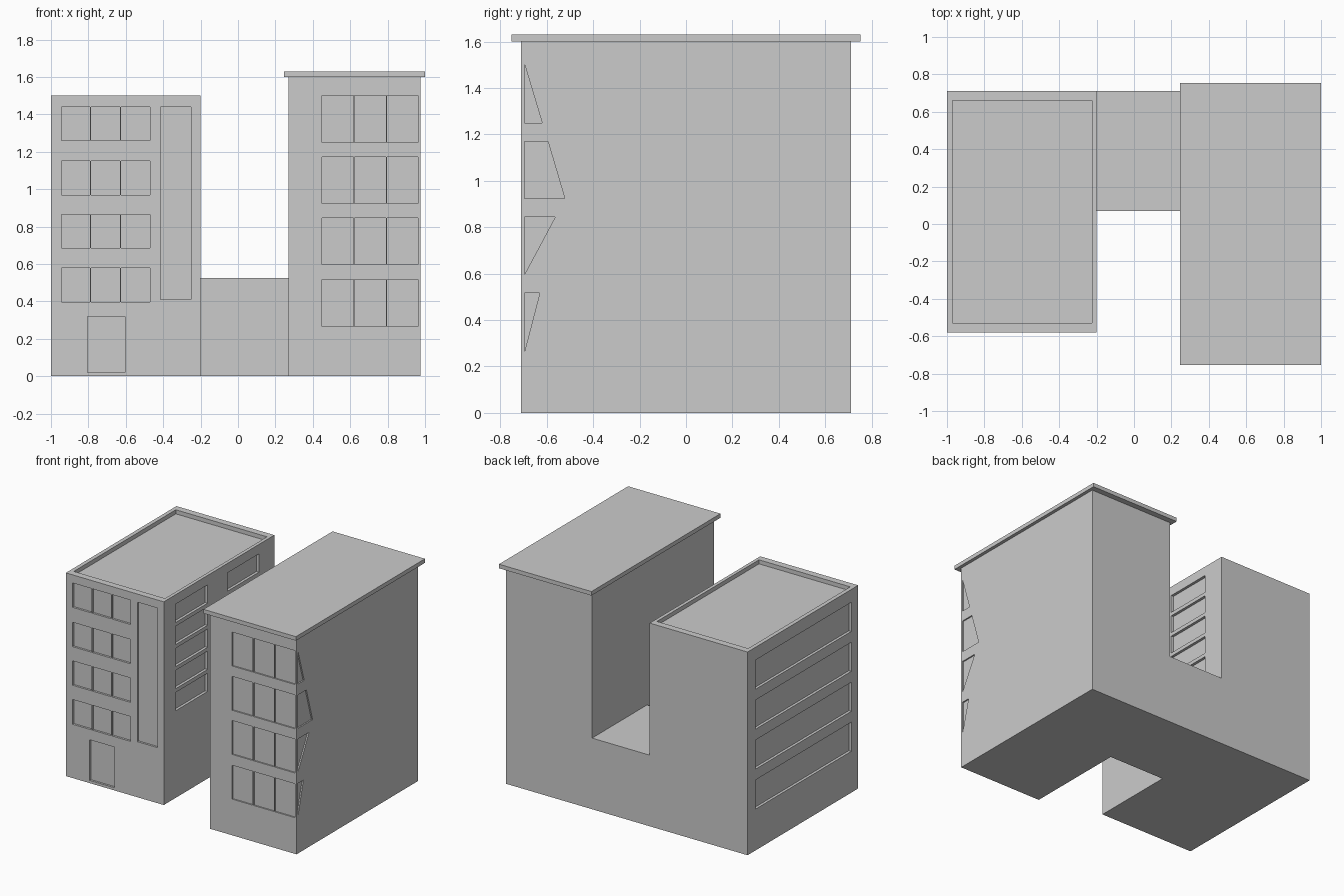
import bpy, bmesh
from mathutils import Vector

if "Cube" in bpy.data.objects:
    bpy.data.objects.remove(bpy.data.objects["Cube"])


def add_box(bm, x0, x1, y0, y1, z0, z1):
    vs = bmesh.ops.create_cube(bm, size=1)["verts"]
    for v in vs:
        v.co = Vector(((x0 + x1) / 2 + v.co.x * (x1 - x0),
                       (y0 + y1) / 2 + v.co.y * (y1 - y0),
                       (z0 + z1) / 2 + v.co.z * (z1 - z0)))


def add_prism_x(bm, pts, x0, x1):
    """Outline in (y, z) extruded along x."""
    face = bm.faces.new([bm.verts.new((x0, y, z)) for y, z in pts])
    ext = bmesh.ops.extrude_face_region(bm, geom=[face], use_keep_orig=True)
    for v in ext["geom"]:
        if isinstance(v, bmesh.types.BMVert):
            v.co.x = x1


def finish(bm, name):
    bmesh.ops.recalc_face_normals(bm, faces=bm.faces)
    me = bpy.data.meshes.new(name)
    bm.to_mesh(me)
    bm.free()
    ob = bpy.data.objects.new(name, me)
    bpy.context.collection.objects.link(ob)
    return ob


def box(name, *bounds):
    bm = bmesh.new()
    add_box(bm, *bounds)
    return finish(bm, name)


def boolean(target, other, op):
    m = target.modifiers.new(other.name, "BOOLEAN")
    m.operation, m.object, m.solver = op, other, "EXACT"
    other.hide_render = True
    other.hide_set(True)


# Main volumes: left wing, low rear link, right wing
building = box("building", -1, -0.2, -0.58, 0.71, 0, 1.5)
link = box("link_volume", -0.2, 0.27, 0.07, 0.71, 0, 0.525)
right = box("right_wing_volume", 0.27, 0.975, -0.71, 0.71, 0, 1.6)

# Recess cutters
bm = bmesh.new()
E, D, G = 0.02, 0.015, 0.003   # overshoot, recess depth, half mullion

# Left wing roof tray
add_box(bm, -0.97, -0.225, -0.53, 0.66, 1.47, 1.6)

# Left wing front: window rows, stair window, door
xs = (-0.948, -0.788, -0.628, -0.468)
for z0, z1 in ((1.26, 1.44), (0.97, 1.15), (0.685, 0.865), (0.397, 0.58)):
    for a, b in zip(xs, xs[1:]):
        add_box(bm, a + G, b - G, -0.58 - E, -0.58 + D, z0, z1)
add_box(bm, -0.415, -0.25, -0.58 - E, -0.58 + D, 0.41, 1.44)
add_box(bm, -0.805, -0.603, -0.58 - E, -0.58 + D, 0.02, 0.32)

# Left wing outer side: long ribbon windows
for i in range(4):
    z = 1.405 - 0.295 * i
    add_box(bm, -1 - E, -1 + 0.02, -0.5, 0.62, z - 0.215, z)

# Left wing courtyard side: two columns of windows
for i in range(5):
    z = 1.43 - 0.163 * i
    for y0, y1 in ((-0.445, -0.07), (0.165, 0.53)):
        add_box(bm, -0.2 - 0.02, -0.2 + E, y0, y1, z - 0.135, z)

# Right wing front: window rows
xs = (0.447, 0.62, 0.793, 0.966)
for z0, z1 in ((1.25, 1.5), (0.923, 1.173), (0.597, 0.847), (0.267, 0.517)):
    for a, b in zip(xs, xs[1:]):
        add_box(bm, a + G, b - G, -0.71 - E, -0.71 + 0.01, z0, z1)

# Right wing outer side: slanted corner windows
F = -0.695
for pts in (((F, 1.5), (F, 1.25), (-0.62, 1.25)),
            ((F, 1.17), (F, 0.923), (-0.522, 0.923), (-0.595, 1.17)),
            ((F, 0.845), (F, 0.598), (-0.563, 0.845)),
            ((F, 0.517), (F, 0.267), (-0.63, 0.517))):
    add_prism_x(bm, pts, 0.975 - 0.01, 0.975 + E)
cutter = finish(bm, "recess_cutter")

boolean(building, link, "UNION")
boolean(building, right, "UNION")
boolean(building, cutter, "DIFFERENCE")

# Right wing roof slab
box("roof_slab", 0.245, 1, -0.753, 0.753, 1.6, 1.63)
